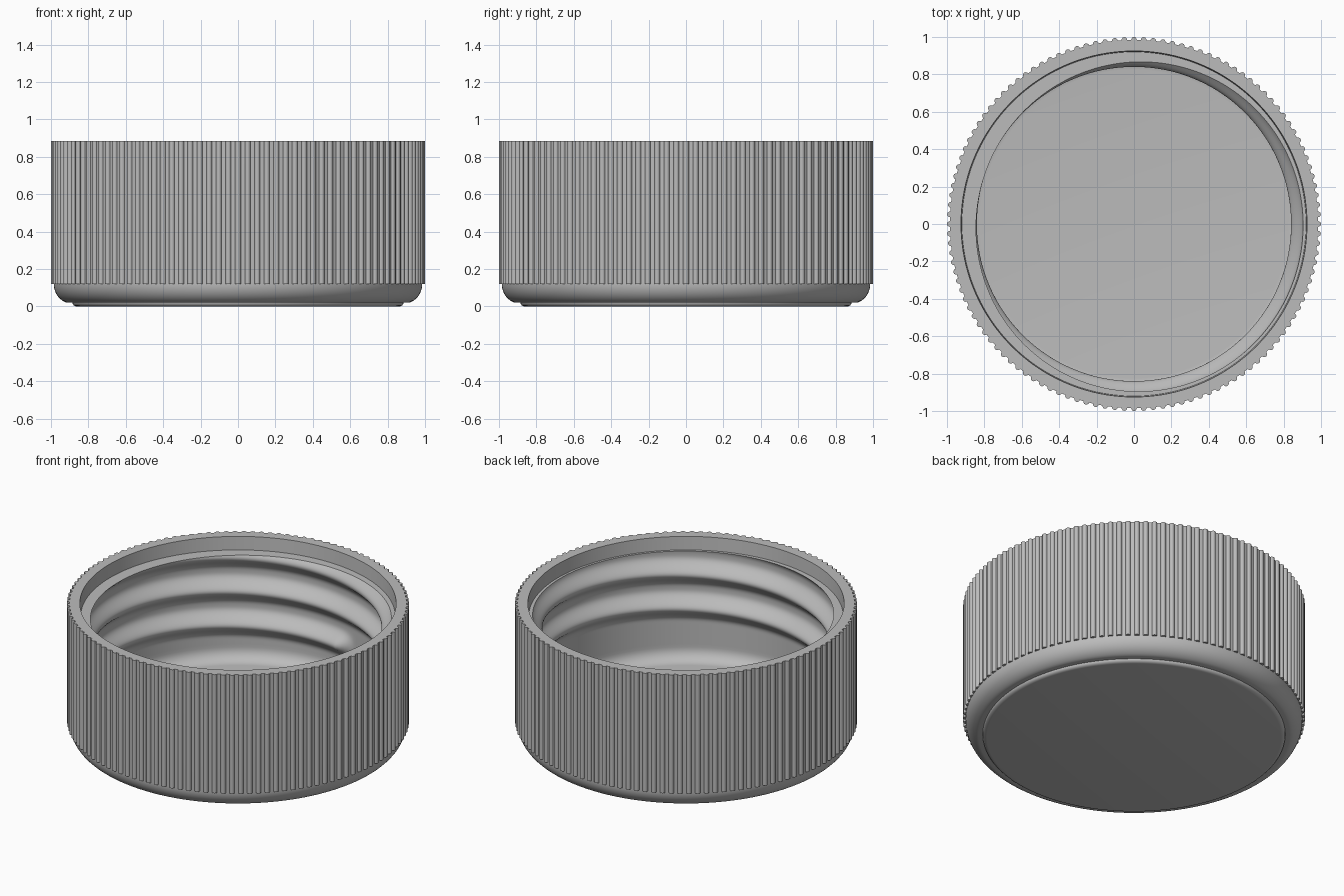
import bpy, bmesh, math

cube = bpy.data.objects.get("Cube")
if cube:
    bpy.data.objects.remove(cube)

SEGMENTS = 240
RIBS = 120
TOP = 0.885
LEDGE = 0.80
WALL = 0.905      # inner wall radius
DEPTH = 0.065     # thread height
PITCH = 0.22
FLOOR = 0.10

grey = bpy.data.materials.new("grey_plastic")
grey.use_nodes = True
colour = (0.5, 0.5, 0.5, 1)
grey.diffuse_color = colour
grey.node_tree.nodes["Principled BSDF"].inputs["Base Color"].default_value = colour


def finish(bm, name):
    bmesh.ops.recalc_face_normals(bm, faces=bm.faces)
    mesh = bpy.data.meshes.new(name)
    bm.to_mesh(mesh)
    bm.free()
    obj = bpy.data.objects.new(name, mesh)
    bpy.context.collection.objects.link(obj)
    mesh.materials.append(grey)
    bpy.ops.object.select_all(action="DESELECT")
    obj.select_set(True)
    bpy.context.view_layer.objects.active = obj
    bpy.ops.object.shade_smooth_by_angle(angle=math.radians(35))
    return obj


def arc(cx, cz, rx, rz, start, end, steps):
    """Points of an elliptical arc in the r, z plane."""
    angles = [math.radians(start + (end - start) * i / steps) for i in range(steps + 1)]
    return [(cx + rx * math.cos(a), cz + rz * math.sin(a)) for a in angles]


def thread_radius(angle, z):
    """Inner radius of the right-handed rounded thread, ending above the floor."""
    crest = 0.815 + PITCH * (angle - 180) / 360
    turn = round((crest - z) / PITCH)
    phase = (z - crest) / PITCH + turn
    bump = ((1 + math.cos(2 * math.pi * phase)) / 2) ** 1.5
    fade = (angle - 360 * turn + 720 - 77) / 5
    return WALL - DEPTH * bump * min(1, max(0, fade))


# Outer profile from the underside up, over the rim and down to the ledge
outer = arc(0.86, 0.02, 0.025, 0.02, -90, 0, 4)
outer += [(0.91, 0.02)]
outer += arc(0.885, 0.12, 0.1, 0.105, -70, 0, 10)
outer += [(0.985, TOP), (0.925, TOP), (0.92, LEDGE)]

# Floor fillet inside
fillet = arc(WALL - 0.08, FLOOR + 0.08, 0.08, 0.08, 0, -90, 8)

# Cap body: one closed skin of rings, threaded on the inside
bm = bmesh.new()
thread_rows = 66
rows = [lambda a, p=p: p for p in outer]
for i in range(thread_rows + 1):
    z = LEDGE - (LEDGE - 0.2) * i / thread_rows
    rows.append(lambda a, z=z: (thread_radius(a, z), z))
rows += [lambda a, p=p: p for p in fillet]

rings = []
for row in rows:
    ring = []
    for s in range(SEGMENTS):
        degrees = 360 * s / SEGMENTS
        r, z = row(degrees)
        a = math.radians(degrees)
        ring.append(bm.verts.new((r * math.cos(a), r * math.sin(a), z)))
    rings.append(ring)
for low, high in zip(rings, rings[1:]):
    for s in range(SEGMENTS):
        t = (s + 1) % SEGMENTS
        bm.faces.new((low[s], low[t], high[t], high[s]))
bm.faces.new(rings[0])
bm.faces.new(rings[-1])
finish(bm, "cap_body")

# Grip ribs: half-round bars around the outside
bm = bmesh.new()
section = arc(0.982, 0, 0.018, 0.016, -90, 90, 6)
for n in range(RIBS):
    a = 2 * math.pi * n / RIBS
    c, s = math.cos(a), math.sin(a)
    ends = [[bm.verts.new((x * c - y * s, x * s + y * c, z)) for x, y in section]
            for z in (0.12, TOP)]
    for i in range(len(section) - 1):
        bm.faces.new((ends[0][i], ends[0][i + 1], ends[1][i + 1], ends[1][i]))
    for end in ends:
        bm.faces.new(end)
    bm.faces.new((ends[0][0], ends[1][0], ends[1][-1], ends[0][-1]))
finish(bm, "grip_ribs")
